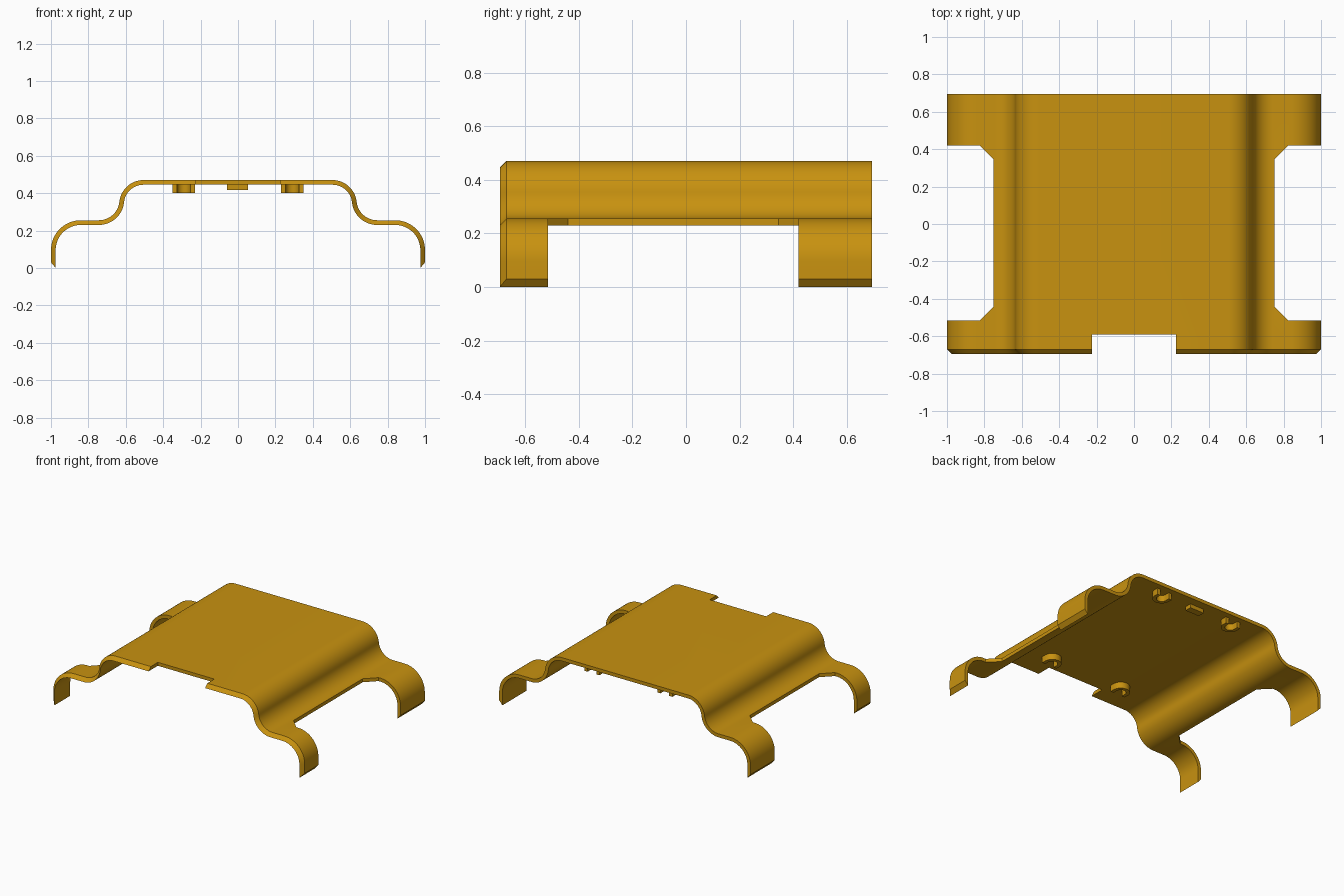
import bpy, bmesh, math

if "Cube" in bpy.data.objects:
    bpy.data.objects.remove(bpy.data.objects["Cube"])

T = 0.025                 # sheet thickness
Y0, Y1 = -0.695, 0.695    # front and back ends

gold = bpy.data.materials.new("golden_yellow")
gold.diffuse_color = (0.578, 0.287, 0.005, 1)
gold.use_nodes = True
gold.node_tree.nodes["Principled BSDF"].inputs["Base Color"].default_value = gold.diffuse_color


def make_object(name, bm):
    bmesh.ops.recalc_face_normals(bm, faces=bm.faces)
    mesh = bpy.data.meshes.new(name)
    bm.to_mesh(mesh)
    bm.free()
    mesh.materials.append(gold)
    ob = bpy.data.objects.new(name, mesh)
    bpy.context.collection.objects.link(ob)
    return ob


def prism(name, outline, z0, z1):
    """Extrude an xy outline between two heights."""
    bm = bmesh.new()
    face = bm.faces.new([bm.verts.new((x, y, z0)) for x, y in outline])
    ext = bmesh.ops.extrude_face_region(bm, geom=[face])
    for v in ext["geom"]:
        if isinstance(v, bmesh.types.BMVert):
            v.co.z = z1
    return make_object(name, bm)


def smooth(ob):
    bpy.ops.object.select_all(action='DESELECT')
    ob.select_set(True)
    bpy.context.view_layer.objects.active = ob
    bpy.ops.object.shade_smooth_by_angle(angle=math.radians(30))


def arc(cx, cz, r, a0, a1, n=16):
    angles = [math.radians(a0 + (a1 - a0) * i / n) for i in range(n + 1)]
    return [(cx + r * math.cos(a), cz + r * math.sin(a)) for a in angles]


def half_profile(d):
    """Right half of the section, d below the outer surface."""
    tilt = math.degrees(math.asin(0.025 / 0.24))
    pts = arc(0.505, 0.34, 0.13 - d, 90, tilt)
    pts += arc(0.7437, 0.365, 0.11 + d, 180 + tilt, 270)
    pts += arc(0.84, 0.095, 0.16 - d, 90, 0)
    return pts + [(1 - d, 0.03 - d * 0.03 / T)]


def full_profile(d):
    half = half_profile(d)
    return [(-x, z) for x, z in reversed(half)] + half


# Curved sheet: front end bevelled through the whole thickness
bm = bmesh.new()
rails = []
for d, front in ((0, Y0 + T), (T, Y0)):
    for y in (front, Y1):
        rails.append([bm.verts.new((x, y, z)) for x, z in full_profile(d)])
of, ob_, inf, inb = rails
for i in range(len(of) - 1):
    for a, b in ((of, ob_), (ob_, inb), (inb, inf), (inf, of)):
        bm.faces.new((a[i], a[i + 1], b[i + 1], b[i]))
for i in (0, -1):
    bm.faces.new((of[i], ob_[i], inb[i], inf[i]))
bmesh.ops.remove_doubles(bm, verts=bm.verts, dist=1e-5)
cover = make_object("cover_sheet", bm)

# Front notch and side openings with angled corners
cutters = [prism("notch_cutter", [(-0.225, -0.8), (0.225, -0.8),
                                  (0.225, -0.59), (-0.225, -0.59)], 0.3, 0.7)]
for s in (-1, 1):
    outline = [(1.2, -0.515), (0.825, -0.515), (0.75, -0.44),
               (0.75, 0.345), (0.825, 0.42), (1.2, 0.42)]
    cutters.append(prism("side_cutter", [(s * x, y) for x, y in outline], -0.2, 0.7))
for c in cutters:
    mod = cover.modifiers.new("cut", 'BOOLEAN')
    mod.operation = 'DIFFERENCE'
    mod.solver = 'EXACT'
    mod.object = c
    bpy.context.view_layer.objects.active = cover
    bpy.ops.object.modifier_apply(modifier=mod.name)
    bpy.data.objects.remove(c)
smooth(cover)

# U-shaped clips under the top, opening towards the nearest end
for cy, s in ((0.625, 1), (-0.48, -1)):
    for cx in (-0.29, 0.29):
        outer = [(0.06, 0.03)] + arc(0, 0, 0.06, 0, -180)
        outer += [(-0.06, 0.03)]
        inner = [(-0.035, 0.03)] + arc(0, 0, 0.035, -180, 0)
        inner += [(0.035, 0.03)]
        clip = prism("clip", [(cx + x, cy + s * y) for x, y in outer + inner], 0.40, 0.448)
        smooth(clip)

# Small stop block between the back clips
prism("stop_block", [(-0.058, 0.585), (0.054, 0.585),
                     (0.054, 0.635), (-0.058, 0.635)], 0.417, 0.448)
